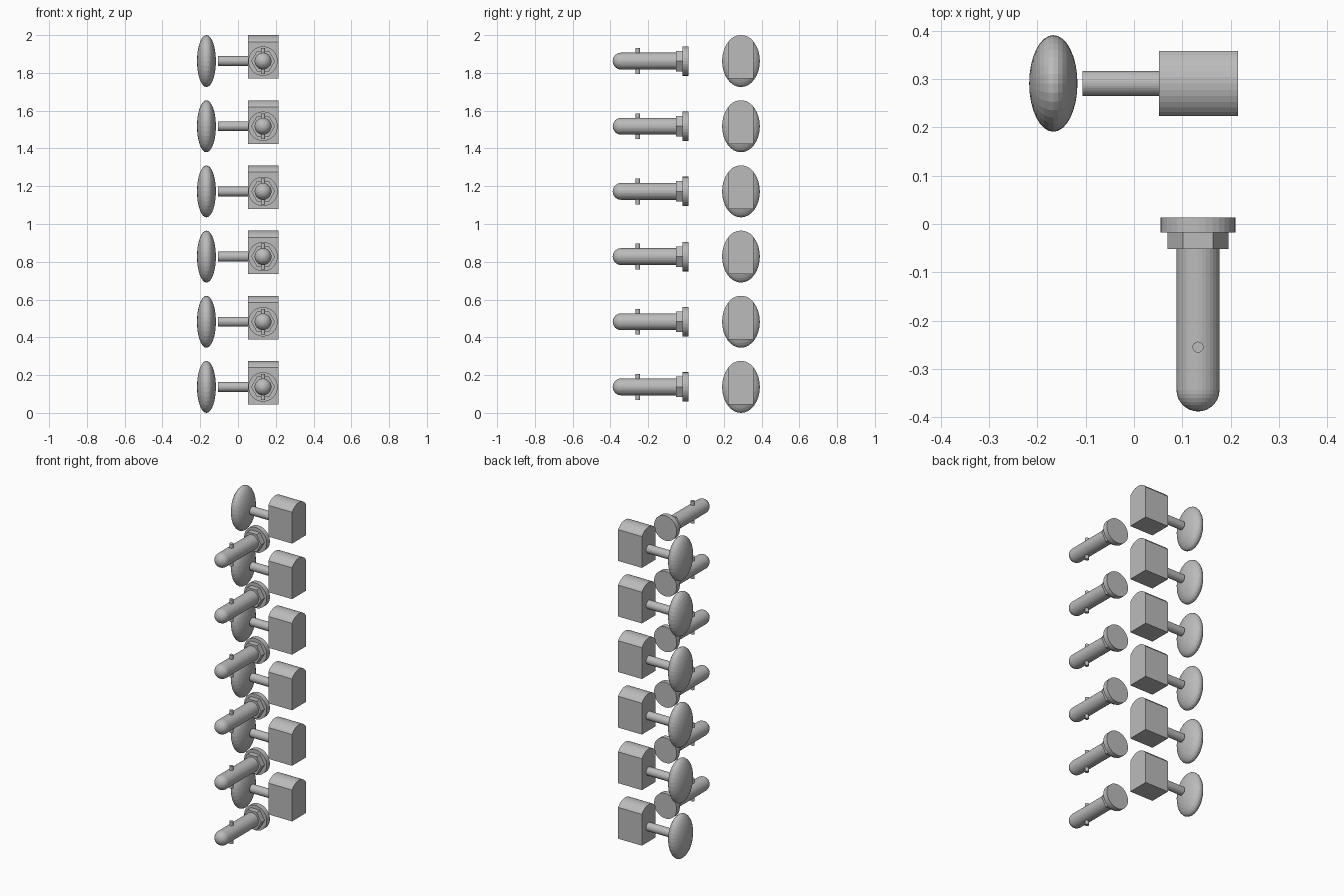
import bpy, bmesh, math
from mathutils import Matrix, Vector

cube = bpy.data.objects.get("Cube")
if cube:
    bpy.data.objects.remove(cube, do_unlink=True)

metal = bpy.data.materials.new("grey metal")
metal.use_nodes = True
colour = (0.5, 0.5, 0.5, 1)
metal.diffuse_color = colour
metal.node_tree.nodes["Principled BSDF"].inputs["Base Color"].default_value = colour

COUNT, SPACING = 6, 0.345
AXIS_Z = 0.1375          # height of the lowest tuner's axis
POST_X, KNOB_Y = 0.1325, 0.291
TURN = {"x": Matrix.Rotation(math.pi / 2, 4, "Y"),
        "y": Matrix.Rotation(-math.pi / 2, 4, "X"),
        "z": Matrix.Identity(4)}


def finish(name, bm):
    bmesh.ops.recalc_face_normals(bm, faces=bm.faces)
    mesh = bpy.data.meshes.new(name)
    bm.to_mesh(mesh)
    bm.free()
    mesh.materials.append(metal)
    obj = bpy.data.objects.new(name, mesh)
    bpy.context.collection.objects.link(obj)


def cylinder(name, axis, centre, radius, length, sides):
    bm = bmesh.new()
    bmesh.ops.create_cone(bm, cap_ends=True, segments=sides, radius1=radius,
                          radius2=radius, depth=length,
                          matrix=Matrix.Translation(centre) @ TURN[axis])
    finish(name, bm)


def along_y(name, y0, y1, z, radius, sides):
    cylinder(name, "y", (POST_X, (y0 + y1) / 2, z), radius, y1 - y0, sides)


def knob(name, z):
    # flattened oval button
    bm = bmesh.new()
    size = Matrix.Diagonal((0.05, 0.1, AXIS_Z, 1))
    bmesh.ops.create_uvsphere(bm, u_segments=32, v_segments=16, radius=1,
                              matrix=Matrix.Translation((-0.167, KNOB_Y, z)) @ size @ TURN["x"])
    finish(name, bm)


def gear_housing(name, z):
    # box with an arched top, extruded along x
    half, rise, steps = 0.0675, 0.036, 12
    radius = (half ** 2 + rise ** 2) / (2 * rise)
    spread = math.asin(half / radius)
    profile = [(-half, -0.093), (half, -0.093)]
    for i in range(steps + 1):
        a = spread * (1 - 2 * i / steps)
        profile.append((radius * math.sin(a), AXIS_Z - radius + radius * math.cos(a)))
    bm = bmesh.new()
    face = bm.faces.new([bm.verts.new((0.052, KNOB_Y + y, z + h)) for y, h in profile])
    new = bmesh.ops.extrude_face_region(bm, geom=[face])["geom"]
    bmesh.ops.translate(bm, vec=Vector((0.163, 0, 0)),
                        verts=[v for v in new if isinstance(v, bmesh.types.BMVert)])
    finish(name, bm)


def post(name, z):
    # round-ended string post, lathed about the y axis
    r, y_dome, rings = 0.0445, -0.3435, 8
    outline = [(0, -0.05), (r, -0.05)]
    for i in range(rings + 1):
        a = math.pi / 2 * i / rings
        outline.append((r * math.cos(a), y_dome - r * math.sin(a)))
    bm = bmesh.new()
    verts = [bm.verts.new((POST_X + d, y, z)) for d, y in outline]
    edges = [bm.edges.new(pair) for pair in zip(verts, verts[1:])]
    bmesh.ops.spin(bm, geom=verts + edges, cent=(POST_X, 0, z), axis=(0, 1, 0),
                   angle=math.tau, steps=32)
    bmesh.ops.remove_doubles(bm, verts=bm.verts, dist=0.0001)
    finish(name, bm)


for n in range(COUNT):
    z = AXIS_Z + n * SPACING
    tag = f"_{n + 1}"
    knob("knob" + tag, z)
    cylinder("knob_shaft" + tag, "x", (-0.0265, KNOB_Y, z), 0.026, 0.161, 32)
    gear_housing("gear_housing" + tag, z)
    post("string_post" + tag, z)
    cylinder("cross_pin" + tag, "z", (POST_X, -0.255, z), 0.0115, 0.137, 16)
    # hex nut has corners pointing sideways
    bm = bmesh.new()
    place = Matrix.Translation((POST_X, -0.035, z)) @ TURN["y"] @ Matrix.Rotation(math.pi / 6, 4, "Z")
    bmesh.ops.create_cone(bm, cap_ends=True, segments=6, radius1=0.063, radius2=0.063,
                          depth=0.034, matrix=place)
    corner = max(v.co.x for v in bm.verts) - POST_X
    if corner < 0.06:
        bmesh.ops.rotate(bm, verts=bm.verts, cent=(POST_X, 0, z),
                         matrix=Matrix.Rotation(math.pi / 6, 3, "Y"))
    finish("hex_nut" + tag, bm)
    along_y("washer" + tag, -0.018, 0.013, z, 0.0777, 32)
